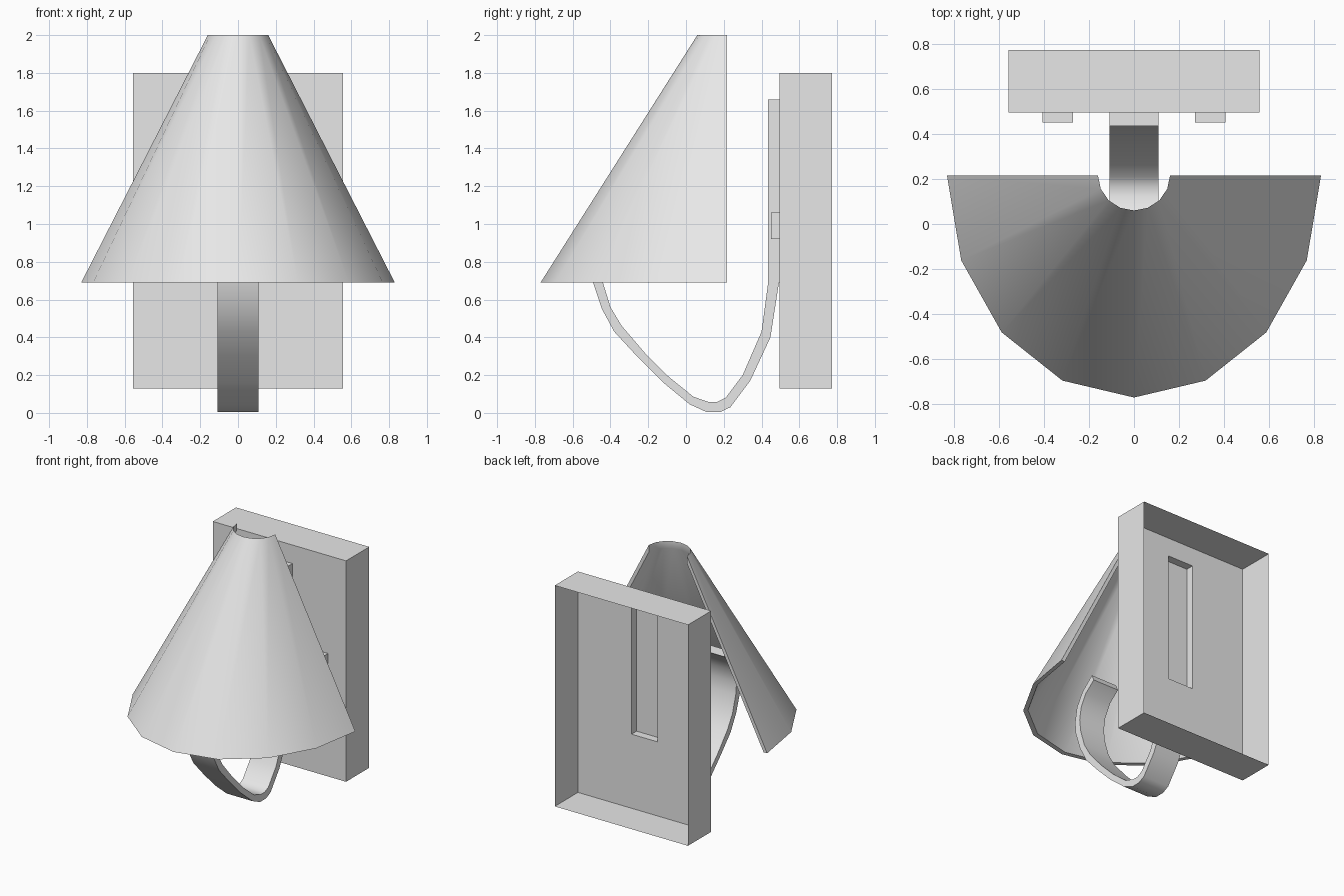
import bpy
import bmesh
from math import cos, sin, pi, radians

cube = bpy.data.objects.get("Cube")
if cube:
    bpy.data.objects.remove(cube, do_unlink=True)

grey = bpy.data.materials.new("plain grey")
grey.use_nodes = True
colour = (0.8, 0.8, 0.8, 1)
grey.diffuse_color = colour
grey.node_tree.nodes["Principled BSDF"].inputs["Base Color"].default_value = colour


def loft(name, loops, ring=True, cap_start=False, cap_end=False, smooth=None, close=False):
    """Skin matching loops of points, in order, with quads."""
    bm = bmesh.new()
    rows = [[bm.verts.new(p) for p in loop] for loop in loops]
    n = len(rows[0])
    pairs = list(zip(rows, rows[1:])) + ([(rows[-1], rows[0])] if close else [])
    for a, b in pairs:
        for i in range(n if ring else n - 1):
            j = (i + 1) % n
            bm.faces.new((a[i], a[j], b[j], b[i]))
    if cap_start:
        bm.faces.new(rows[0])
    if cap_end:
        bm.faces.new(rows[-1])
    bmesh.ops.recalc_face_normals(bm, faces=bm.faces)
    mesh = bpy.data.meshes.new(name)
    bm.to_mesh(mesh)
    bm.free()
    mesh.materials.append(grey)
    obj = bpy.data.objects.new(name, mesh)
    bpy.context.collection.objects.link(obj)
    if smooth:
        bpy.ops.object.select_all(action='DESELECT')
        obj.select_set(True)
        bpy.context.view_layer.objects.active = obj
        bpy.ops.object.shade_smooth_by_angle(angle=radians(smooth))
    return obj


def rect(x0, x1, z0, z1, y):
    return [(x0, y, z0), (x1, y, z0), (x1, y, z1), (x0, y, z1)]


# Hollow backplate, open at the rear, with a slot whose walls form the arm mount
W, PLATE_Y, MOUNT_Y = 0.108, 0.495, 0.435
loft("backplate", [
    rect(-0.557, 0.557, 0.13, 1.80, 0.772),
    rect(-0.557, 0.557, 0.13, 1.80, PLATE_Y),
    rect(-W, W, 0.69, 1.66, PLATE_Y),
    rect(-W, W, 0.69, 1.66, MOUNT_Y)], cap_end=True)

# Small square knobs on either side of the mount
for side, x in (("right", -0.338), ("left", 0.338)):
    loft(side + "_knob", [rect(x - 0.068, x + 0.068, 0.92, 1.06, y) for y in (PLATE_Y, 0.45)],
         cap_start=True, cap_end=True)

# Curved arm: inner and outer edge (y, z) from the mount to the curled tip
inner = [(0.435, 0.69), (0.40, 0.43), (0.30, 0.20), (0.21, 0.08), (0.165, 0.058), (0.12, 0.058),
         (0.04, 0.085), (-0.09, 0.19), (-0.22, 0.32), (-0.34, 0.46), (-0.40, 0.56),
         (-0.44, 0.69), (-0.45, 0.78), (-0.435, 0.87), (-0.385, 0.96), (-0.30, 1.03)]
outer = [(0.492, 0.69), (0.447, 0.40), (0.34, 0.17), (0.235, 0.03), (0.18, 0.004), (0.11, 0.004),
         (0.02, 0.045), (-0.12, 0.16), (-0.26, 0.30), (-0.38, 0.43), (-0.445, 0.55),
         (-0.492, 0.69), (-0.50, 0.78), (-0.48, 0.89), (-0.42, 0.99), (-0.32, 1.075)]
loft("arm", [[(-W, *a), (W, *a), (W, *b), (-W, *b)] for a, b in zip(inner, outer)],
     cap_start=True, cap_end=True, smooth=40)


# Half-cone shade with a thin wall, cut flat towards the backplate
def half_ellipse(rx, ry, z, steps=8):
    return [(-rx * cos(pi * i / steps), 0.216 - ry * sin(pi * i / steps), z)
            for i in range(steps + 1)]


shade = loft("shade", [
    half_ellipse(0.83, 0.986, 0.69),
    half_ellipse(0.16, 0.156, 2.0),
    half_ellipse(0.16, 0.156, 1.945),
    half_ellipse(0.80, 0.95, 0.69)], ring=False, close=True)
bm = bmesh.new()
bm.from_mesh(shade.data)
bmesh.ops.holes_fill(bm, edges=[e for e in bm.edges if e.is_boundary])
bmesh.ops.recalc_face_normals(bm, faces=bm.faces)
bm.to_mesh(shade.data)
bm.free()
bpy.ops.object.select_all(action='DESELECT')
shade.select_set(True)
bpy.context.view_layer.objects.active = shade
bpy.ops.object.shade_smooth_by_angle(angle=radians(35))
